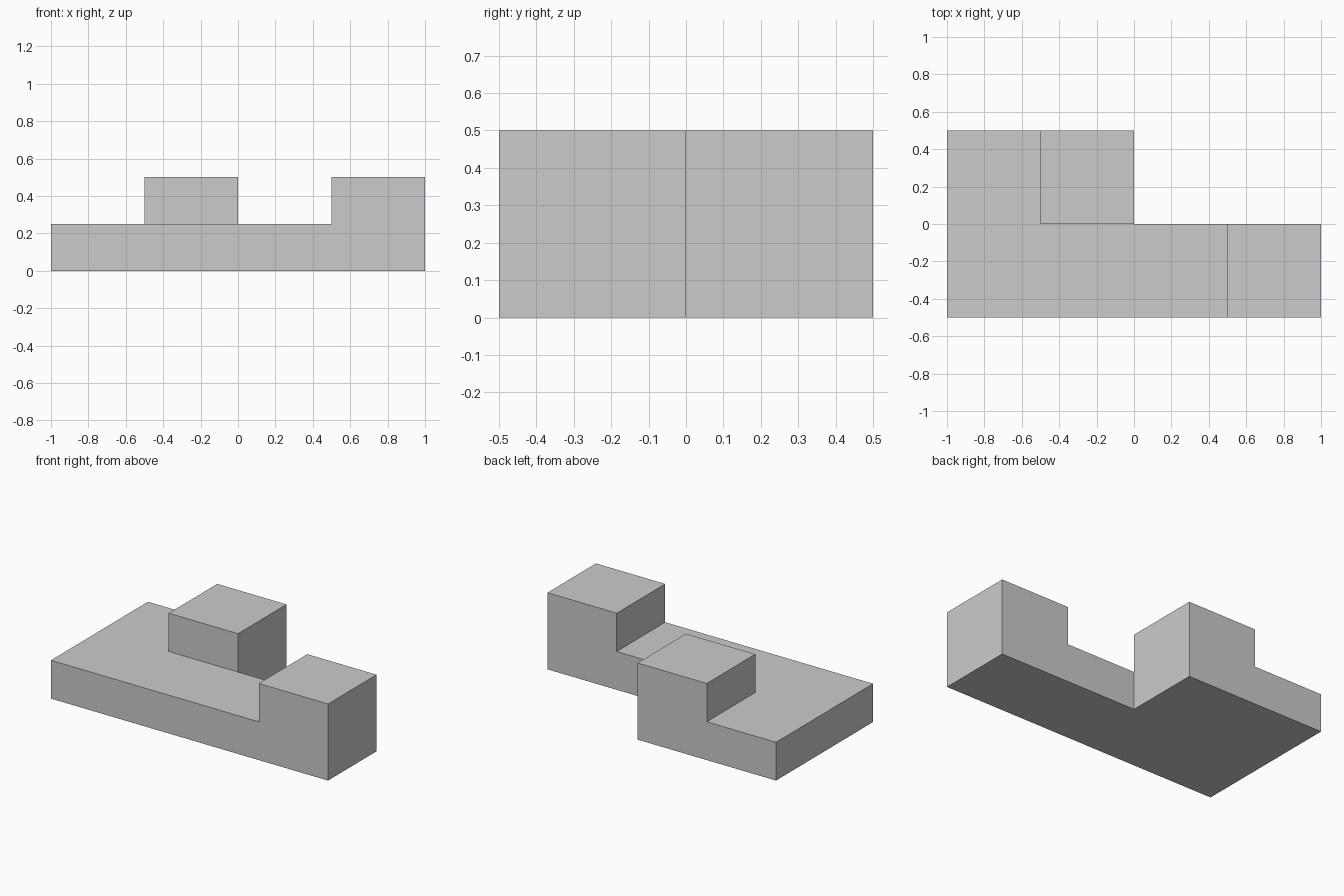
import bpy, bmesh

if "Cube" in bpy.data.objects:
    bpy.data.objects.remove(bpy.data.objects["Cube"])

CELL, STEP = 0.5, 0.25
# Half-unit cells (lower-left corners) of the L-shaped base and the raised blocks
BASE = [(-1, -0.5), (-0.5, -0.5), (0, -0.5), (0.5, -0.5), (-1, 0), (-0.5, 0)]
RAISED = [(-0.5, 0), (0.5, -0.5)]


def raise_faces(bm, faces):
    """Extrude faces one step upward and return the new top faces."""
    geom = bmesh.ops.extrude_face_region(bm, geom=faces)["geom"]
    verts = [g for g in geom if isinstance(g, bmesh.types.BMVert)]
    bmesh.ops.translate(bm, verts=verts, vec=(0, 0, STEP))
    return [g for g in geom if isinstance(g, bmesh.types.BMFace)]


bm = bmesh.new()

# L-shaped floor plan
for x, y in BASE:
    corners = [(x, y), (x + CELL, y), (x + CELL, y + CELL), (x, y + CELL)]
    bm.faces.new([bm.verts.new((cx, cy, 0)) for cx, cy in corners])
bmesh.ops.remove_doubles(bm, verts=bm.verts[:], dist=1e-4)

# Slab, then the two square blocks standing on it
top = raise_faces(bm, bm.faces[:])
centres = [(x + CELL / 2, y + CELL / 2) for x, y in RAISED]
blocks = []
for f in top:
    c = f.calc_center_median()
    if any(abs(c.x - cx) + abs(c.y - cy) < 0.01 for cx, cy in centres):
        blocks.append(f)
raise_faces(bm, blocks)

# Merge flat neighbours into clean faces
bmesh.ops.recalc_face_normals(bm, faces=bm.faces[:])
bmesh.ops.dissolve_limit(bm, angle_limit=0.01, verts=bm.verts[:], edges=bm.edges[:])

mesh = bpy.data.meshes.new("stepped_block")
bm.to_mesh(mesh)
bm.free()
bpy.context.collection.objects.link(bpy.data.objects.new("stepped_block", mesh))
